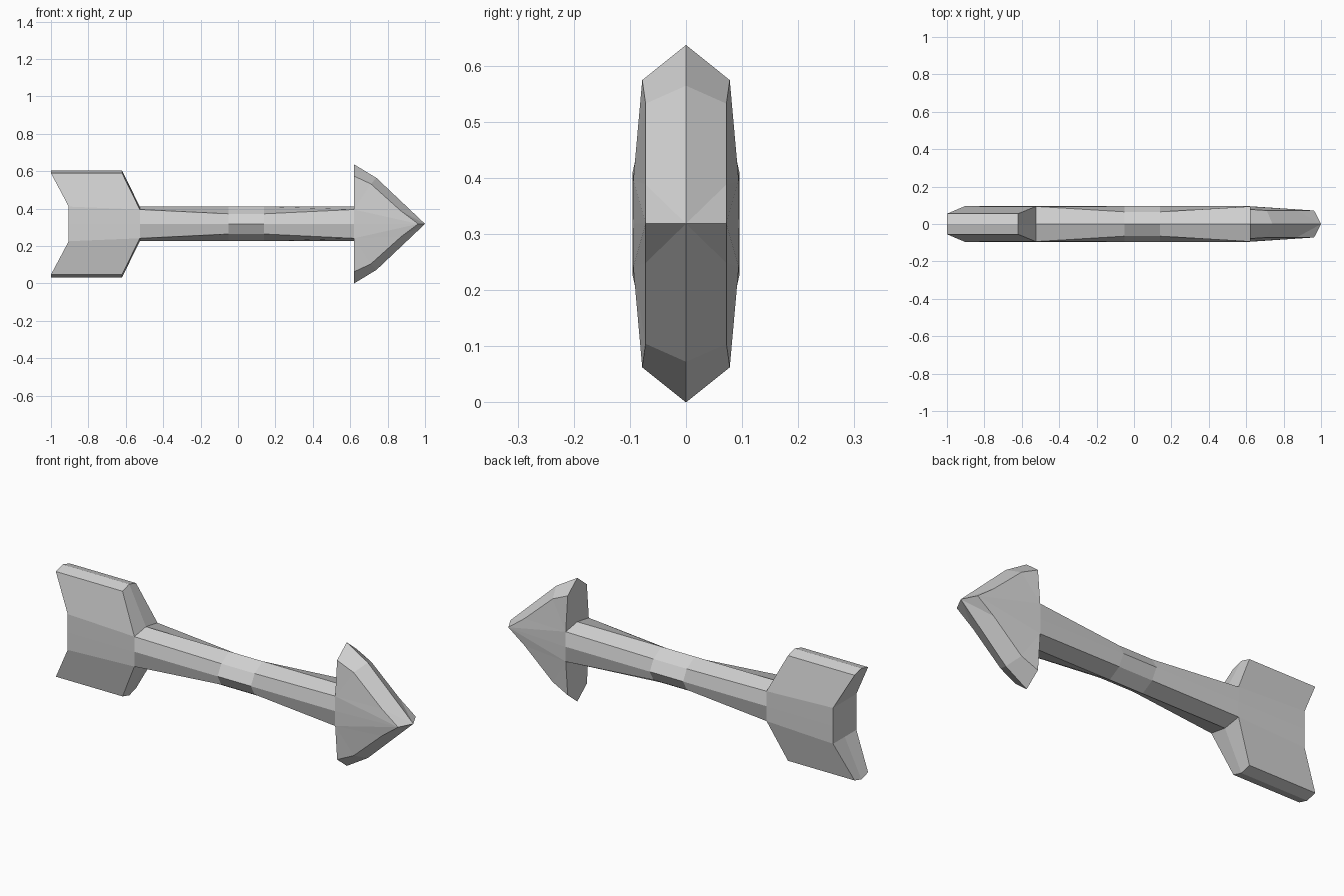
import bpy, bmesh

cube = bpy.data.objects.get("Cube")
if cube:
    bpy.data.objects.remove(cube, do_unlink=True)

MID_Z = 0.3185   # height of the long axis
R, W = 0.0925, 0.095   # half height and half width of the shaft

grey = bpy.data.materials.new("light grey")
grey.use_nodes = True
grey.diffuse_color = (0.64, 0.64, 0.64, 1)
grey.node_tree.nodes["Principled BSDF"].inputs["Base Color"].default_value = grey.diffuse_color


def quarter_part(name, points, faces):
    """Build the front upper quarter of a part and mirror it in y and z."""
    bm = bmesh.new()
    verts = {key: bm.verts.new(co) for key, co in points.items()}
    for face in faces:
        bm.faces.new([verts[key] for key in face.split()])
    for axis in "YZ":
        bmesh.ops.mirror(bm, geom=bm.verts[:] + bm.edges[:] + bm.faces[:],
                         axis=axis, merge_dist=0.0005)
    bmesh.ops.remove_doubles(bm, verts=bm.verts[:], dist=0.0005)
    bmesh.ops.recalc_face_normals(bm, faces=bm.faces[:])
    mesh = bpy.data.meshes.new(name)
    bm.to_mesh(mesh)
    bm.free()
    mesh.materials.append(grey)
    obj = bpy.data.objects.new(name, mesh)
    obj.location.z = MID_Z
    bpy.context.collection.objects.link(obj)
    return obj


def ring(tag, x, dy, dz):
    """Quarter of an eight-sided section: core, top ridge, corner, side."""
    return {"core" + tag: (x, 0, 0), "top" + tag: (x, 0, R),
            "corner" + tag: (x, -dy, dz), "side" + tag: (x, -W, 0)}


# Shaft: eight-sided, with corners cut deeper around the grip
points = {}
sections = [(-0.525, 0.094, 0.077), (-0.05, 0.065, 0.054),
            (0.14, 0.065, 0.054), (0.62, 0.094, 0.077)]
for i, section in enumerate(sections):
    points.update(ring(str(i), *section))
faces = [f"core{i} top{i} corner{i} side{i}" for i in (0, 3)]
for i in range(3):
    faces += [f"top{i} top{i+1} corner{i+1} corner{i}",
              f"corner{i} corner{i+1} side{i+1} side{i}"]
for i in (1, 2):
    del points[f"core{i}"]
quarter_part("shaft", points, faces)

# Tail fins: tapered plates with a notch at the rear
points = ring("", -0.525, 0.094, 0.077)
points.update({
    "tip_ridge": (-1, 0, 0.2865), "tip_edge": (-1, -0.055, 0.271),
    "shoulder_ridge": (-0.62, 0, 0.2865), "shoulder_edge": (-0.62, -0.055, 0.271),
    "notch_top": (-0.905, 0, R), "notch_corner": (-0.905, -W, R),
    "notch_side": (-0.905, -W, 0), "notch_core": (-0.905, 0, 0)})
quarter_part("tail_fins", points, [
    "tip_ridge shoulder_ridge shoulder_edge tip_edge",
    "shoulder_ridge top corner shoulder_edge",
    "tip_edge shoulder_edge corner notch_corner",
    "notch_corner corner side notch_side",
    "tip_ridge tip_edge notch_corner notch_top",
    "notch_top notch_corner notch_side notch_core",
    "core top corner side"])

# Arrowhead: broad bevelled barbs running to a point
points = ring("", 0.62, 0.094, 0.077)
points.update({
    "barb_ridge": (0.62, 0, 0.3185), "barb_edge": (0.62, -0.078, 0.256),
    "bend_ridge": (0.74, 0, 0.246), "bend_edge": (0.71, -0.072, 0.214),
    "low_edge": (0.87, -0.072, 0.07), "nose": (0.963, -0.072, 0),
    "point": (1, 0, 0)})
quarter_part("arrowhead", points, [
    "barb_ridge bend_ridge bend_edge barb_edge",
    "bend_ridge point low_edge bend_edge",
    "point nose low_edge",
    "corner barb_edge bend_edge", "corner bend_edge low_edge",
    "corner low_edge nose", "corner nose side",
    "barb_ridge barb_edge corner top", "core top corner side"])
